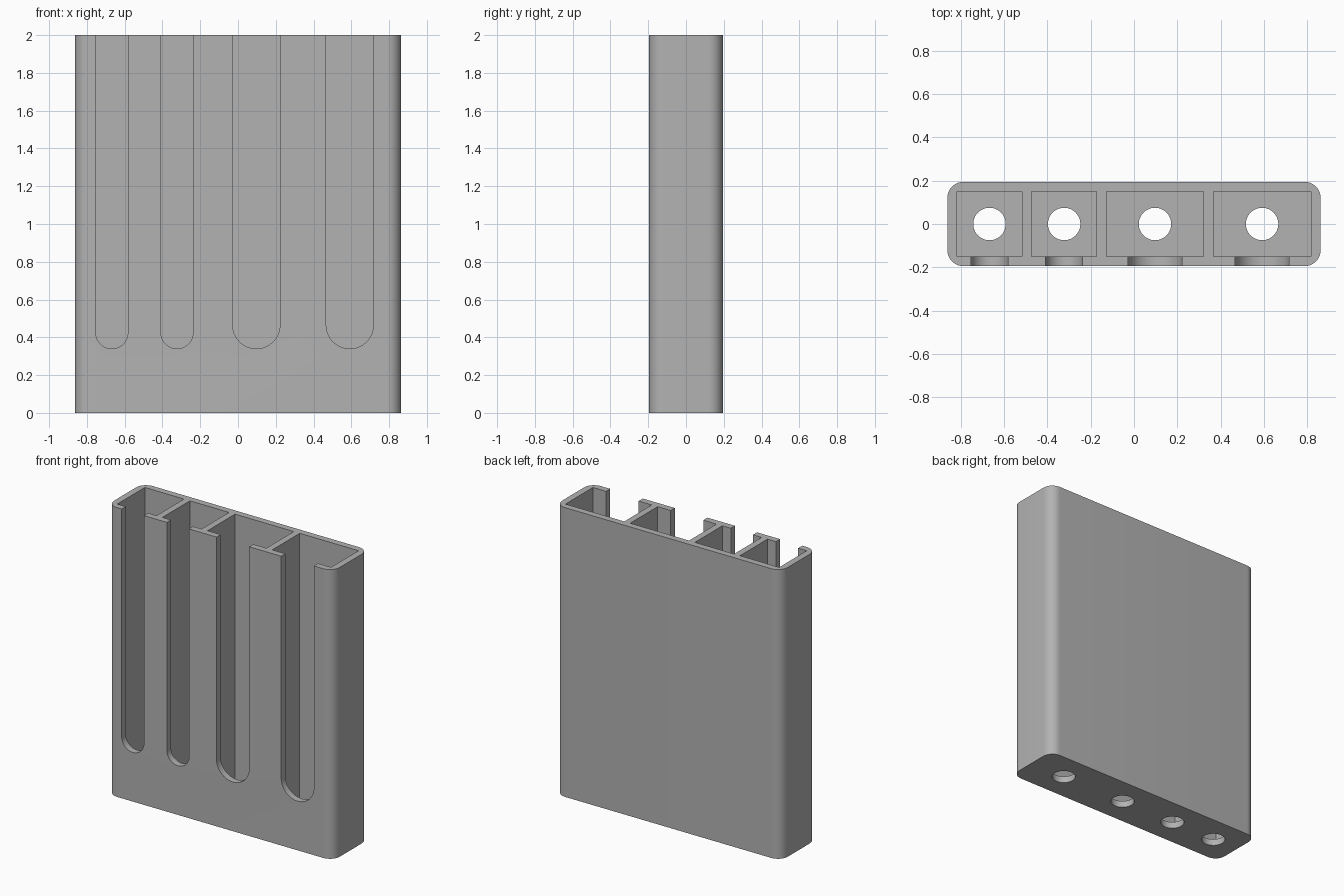
import bpy
import bmesh
from math import pi, sin, cos, radians
from mathutils import Matrix

cube = bpy.data.objects.get("Cube")
if cube:
    bpy.data.objects.remove(cube, do_unlink=True)

HEIGHT, WALL = 2.0, 0.045
HALF_W, HALF_D, CORNER = 0.863, 0.195, 0.075
HOLE_R = 0.075
SLOT_BOTTOM = 0.34
POCKETS = [(0.30, 0.085), (0.30, 0.085), (0.45, 0.125), (0.45, 0.125)]  # width, slot radius

grey = bpy.data.materials.new("Grey Plastic")
grey.use_nodes = True
grey.diffuse_color = (0.45, 0.45, 0.45, 1)
grey.node_tree.nodes["Principled BSDF"].inputs["Base Color"].default_value = grey.diffuse_color


def arc(cx, cy, r, start, end, steps):
    """Points along a circular arc."""
    angles = [start + (end - start) * i / steps for i in range(steps + 1)]
    return [(cx + r * cos(a), cy + r * sin(a)) for a in angles]


def prism(name, points, depth, matrix):
    """Extrude a flat outline along its local z, then place it."""
    bm = bmesh.new()
    face = bm.faces.new([bm.verts.new((x, y, 0)) for x, y in points])
    top = bmesh.ops.extrude_face_region(bm, geom=[face])["geom"]
    bmesh.ops.translate(bm, vec=(0, 0, depth),
                        verts=[v for v in top if isinstance(v, bmesh.types.BMVert)])
    bm.transform(matrix)
    bmesh.ops.recalc_face_normals(bm, faces=bm.faces)
    mesh = bpy.data.meshes.new(name)
    bm.to_mesh(mesh)
    bm.free()
    mesh.materials.append(grey)
    obj = bpy.data.objects.new(name, mesh)
    bpy.context.collection.objects.link(obj)
    return obj


def cut(target, cutter):
    """Subtract a cutter and discard it."""
    mod = target.modifiers.new(cutter.name, 'BOOLEAN')
    mod.operation = 'DIFFERENCE'
    mod.solver = 'EXACT'
    mod.object = cutter
    bpy.context.view_layer.objects.active = target
    bpy.ops.object.modifier_apply(modifier=mod.name)
    bpy.data.objects.remove(cutter, do_unlink=True)


# Rounded outer block
outline = []
for i, (sx, sy) in enumerate([(1, 1), (-1, 1), (-1, -1), (1, -1)]):
    outline += arc(sx * (HALF_W - CORNER), sy * (HALF_D - CORNER), CORNER,
                   i * pi / 2, (i + 1) * pi / 2, 12)
holder = prism("holder_body", outline, HEIGHT, Matrix())

# Pockets, each with a front slot and a floor hole
left = -HALF_W + WALL
inner = HALF_D - WALL
upright = Matrix.Rotation(pi / 2, 4, 'X')
for width, radius in POCKETS:
    right = left + width
    mid = (left + right) / 2

    box = [(left, -inner), (right, -inner), (right, inner), (left, inner)]
    cut(holder, prism("pocket_cutter", box, HEIGHT, Matrix.Translation((0, 0, WALL))))

    slot = arc(0, SLOT_BOTTOM + radius, radius, pi, 2 * pi, 32)
    slot += [(radius, HEIGHT + 0.1), (-radius, HEIGHT + 0.1)]
    cut(holder, prism("slot_cutter", slot, HALF_D,
                      Matrix.Translation((mid, -HALF_D / 2, 0)) @ upright))

    ring = arc(0, 0, HOLE_R, 0, 2 * pi, 48)[:-1]
    cut(holder, prism("hole_cutter", ring, WALL * 3, Matrix.Translation((mid, 0, -WALL))))
    left = right + WALL

# Smooth the curves, keep the edges crisp
bpy.ops.object.select_all(action='DESELECT')
holder.select_set(True)
bpy.context.view_layer.objects.active = holder
bpy.ops.object.shade_smooth_by_angle(angle=radians(30))
